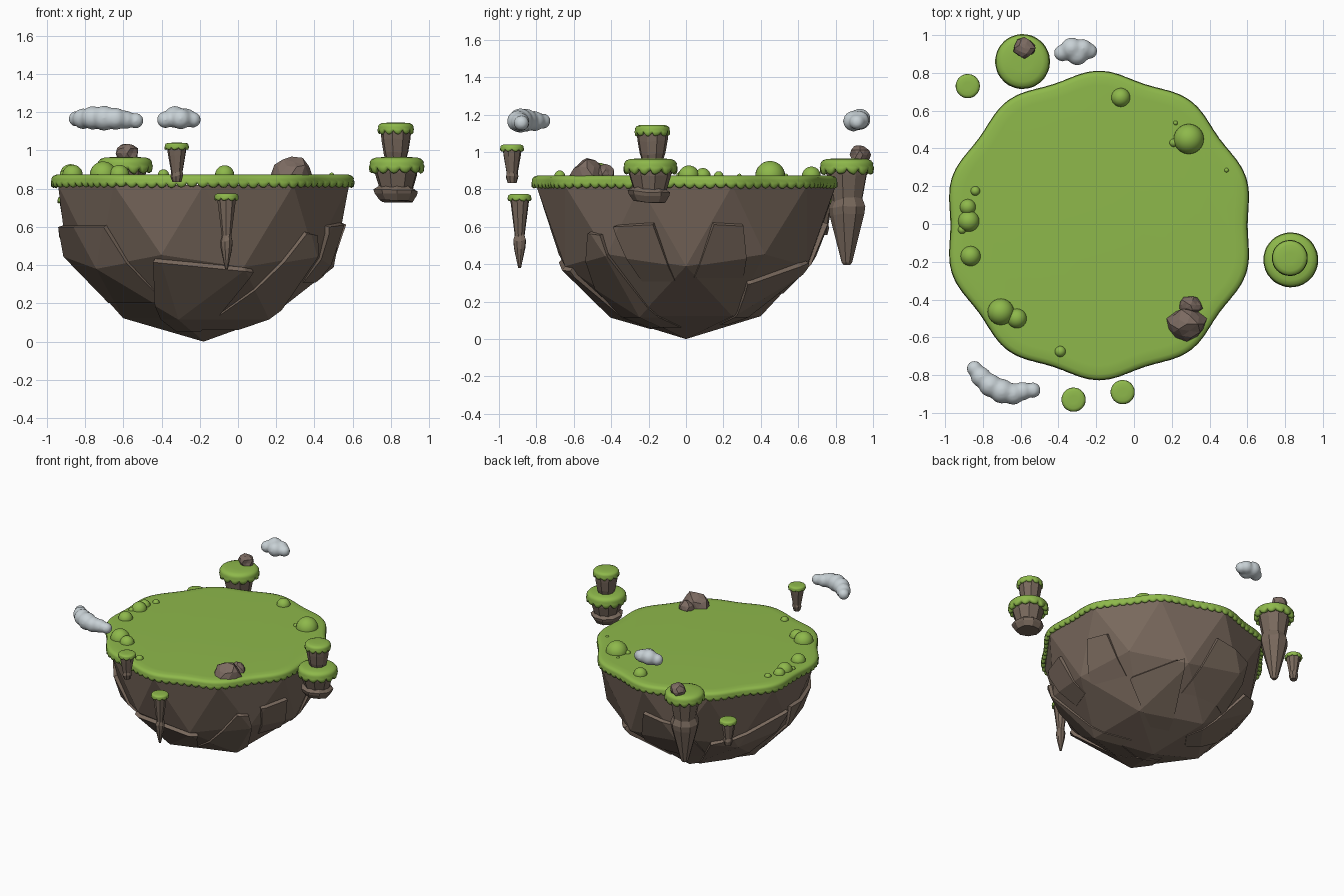
import bpy, bmesh, math, random
from mathutils import Vector, noise

random.seed(4)
if "Cube" in bpy.data.objects:
    bpy.data.objects.remove(bpy.data.objects["Cube"])


def material(name, rgb):
    m = bpy.data.materials.new(name)
    m.use_nodes = True
    m.diffuse_color = (*rgb, 1)
    m.node_tree.nodes["Principled BSDF"].inputs["Base Color"].default_value = (*rgb, 1)
    return m


GRASS = material("grass green", (0.27, 0.48, 0.07))
EARTH = material("earth brown", (0.19, 0.14, 0.108))
STONE = material("stone brown", (0.2, 0.145, 0.12))
CLOUD = material("cloud grey", (0.58, 0.64, 0.67))


def finish(bm, name, mat, smooth=False):
    bmesh.ops.recalc_face_normals(bm, faces=bm.faces)
    me = bpy.data.meshes.new(name)
    bm.to_mesh(me)
    bm.free()
    me.materials.append(mat)
    ob = bpy.data.objects.new(name, me)
    bpy.context.collection.objects.link(ob)
    if smooth:
        me.shade_smooth()
    return ob


def loft(bm, rings):
    """Skin closed rings of points and cap both ends."""
    rows = [[bm.verts.new(p) for p in ring] for ring in rings]
    n = len(rows[0])
    for a, b in zip(rows, rows[1:]):
        for i in range(n):
            j = (i + 1) % n
            bm.faces.new((a[i], a[j], b[j], b[i]))
    bm.faces.new(rows[0])
    bm.faces.new(rows[-1])


# ---- main island rock: lower half of a coarse icosphere ----
CENTRE = Vector((-0.18, 0, 0.82))
SIZE = Vector((0.8, 0.8, 0.82))


def cut(bm, point, normal):
    bmesh.ops.bisect_plane(bm, geom=bm.verts[:] + bm.edges[:] + bm.faces[:],
                           plane_co=point, plane_no=normal, clear_outer=True, dist=1e-5)


def half_ball():
    bm = bmesh.new()
    bmesh.ops.create_icosphere(bm, subdivisions=2, radius=1)
    cut(bm, (0, 0, 0), (0, 0, 1))
    return bm


def place(bm):
    for v in bm.verts:
        v.co = CENTRE + v.co * SIZE


rock = half_ball()
place(rock)
finish(rock, "island_rock", EARTH)


# ---- raised slabs: pieces of the same surface, cut and pushed outward ----
def slab(a0, lean0, a1, lean1, top, slope, bottom):
    bm = half_ball()
    mid = math.radians((a0 + a1) / 2)
    zc = (top + bottom) / 2
    for ang, lean, sign in ((a0, lean0, -1), (a1, lean1, 1)):
        a = math.radians(ang)
        p = Vector((math.cos(a), math.sin(a), zc))
        cut(bm, p, Vector((-math.sin(a), math.cos(a), lean)) * sign)
    out = Vector((math.cos(mid), math.sin(mid), 0))
    cut(bm, out + Vector((0, 0, top)),
        Vector((-slope * out.y, slope * out.x, 1)))
    cut(bm, (0, 0, bottom), (0, 0, -1))
    # keep only the side facing the slab direction
    cut(bm, (0, 0, 0), -out)
    for v in bm.verts:
        t = max(0, min(1, (v.co.z - bottom) / (top - bottom)))
        v.co *= 1.006 + 0.03 * t
    place(bm)
    ob = finish(bm, "rock_slab", EARTH)
    mod = ob.modifiers.new("thickness", "SOLIDIFY")
    mod.thickness = 0.045
    mod.offset = -1


for spec in ((178, 0, 234, 0.5, -0.26, 0, -0.75),
             (240, -0.5, 288, -0.4, -0.5, 0.1, -0.93),
             (302, -0.7, 328, 0.3, -0.3, 0.1, -0.92),
             (332, 0.25, 350, 0.3, -0.25, -0.05, -0.62),
             (8, -0.3, 27, 0.3, -0.25, 0.05, -0.6),
             (36, 0.3, 72, 0.2, -0.55, -0.3, -0.9),
             (82, -0.4, 118, 0.4, -0.27, 0.15, -0.7),
             (124, -0.3, 166, -0.4, -0.42, -0.3, -0.9)):
    slab(*spec)


# ---- grass caps: rounded lip with a scalloped hem ----
def grass_cap(name, x, y, top, h, radius, scallops):
    n = scallops * 6
    bm = bmesh.new()
    # inset, drop, scallop strength, all in units of the cap height
    profile = ((1.1, 0, 0), (0.45, 0.02, 0), (0.18, 0.12, 0), (0.04, 0.3, 0), (0.06, 0.42, 0),
               (0, 0.55, 0.15), (0.04, 0.75, 0.5), (0.2, 0.85, 0.5), (0.8, 0.6, 0))
    rings = []
    for inset, drop, wave in profile:
        ring = []
        for i in range(n):
            a = 2 * math.pi * i / n
            s = abs(math.sin(math.pi * i / 6)) ** 0.7
            grow = noise.noise((5 * math.cos(a) + x, 5 * math.sin(a), 0)) * 0.2
            r = radius(a) - inset * h + wave * h * 0.1 * (s - 0.7)
            z = top - h * (drop + wave * (0.55 * s - 0.25 + grow))
            ring.append((x + r * math.cos(a), y + r * math.sin(a), z))
        rings.append(ring)
    loft(bm, rings)
    finish(bm, name, GRASS, True)


grass_cap("island_grass", -0.185, -0.008, 0.875, 0.07,
          lambda a: 0.803 + 0.016 * math.cos(10 * (a - math.radians(18))), 90)


# ---- small floating islets: faceted stems under grass caps ----
def stem(name, x, y, profile, sides=9):
    bm = bmesh.new()
    turn = random.random()
    jitter = [random.uniform(0.92, 1.06) for _ in range(sides)]
    rings = []
    for z, r in profile:
        rings.append([(x + r * k * math.cos(turn + 2 * math.pi * i / sides),
                       y + r * k * math.sin(turn + 2 * math.pi * i / sides),
                       z + (k - 1) * 0.12 * (r > 0.03))
                      for i, k in enumerate(jitter)])
    loft(bm, rings)
    finish(bm, name, EARTH)


def islet(name, x, y, top, h, radius, scallops, *profiles):
    grass_cap(name + "_grass", x, y, top, h, lambda a: radius, scallops)
    for p in profiles:
        stem(name + "_rock", x, y, p)


islet("left_islet", 0.83, -0.19, 0.965, 0.085, 0.145, 13,
      ((0.92, 0.122), (0.88, 0.117), (0.78, 0.085)),
      ((0.815, 0.08), (0.79, 0.118), (0.77, 0.112), (0.735, 0.088)))
islet("left_islet_upper", 0.825, -0.18, 1.145, 0.06, 0.095, 11,
      ((1.11, 0.085), (1.06, 0.08), (0.99, 0.068), (0.95, 0.055)))
islet("back_islet", -0.59, 0.86, 0.965, 0.085, 0.145, 13,
      ((0.92, 0.112), (0.88, 0.108), (0.7, 0.075)),
      ((0.77, 0.08), (0.71, 0.105), (0.67, 0.1), (0.41, 0.03), (0.395, 0.018)))
for name, x, y, top in (("front_islet", -0.32, -0.93, 1.04), ("far_islet", -0.88, 0.73, 0.76)):
    islet(name, x, y, top, 0.038, 0.064, 9,
          ((top - 0.02, 0.054), (top - 0.06, 0.048), (top - 0.16, 0.03)),
          ((top - 0.14, 0.028), (top - 0.17, 0.035), (top - 0.205, 0.025)))
islet("low_islet", -0.06, -0.89, 0.775, 0.038, 0.064, 9,
      ((0.755, 0.053), (0.71, 0.047), (0.53, 0.024)),
      ((0.57, 0.022), (0.53, 0.036), (0.49, 0.032), (0.38, 0.008)))


# ---- round bushes ----
for x, y, r in ((-0.07, 0.67, 0.05), (0.29, 0.45, 0.08), (-0.88, 0.09, 0.042),
                (-0.875, 0.015, 0.056), (-0.865, -0.17, 0.053), (-0.84, 0.175, 0.025),
                (-0.705, -0.465, 0.07), (-0.62, -0.5, 0.052), (-0.39, -0.675, 0.029),
                (0.21, 0.43, 0.022), (0.22, 0.535, 0.012), (0.49, 0.285, 0.012),
                (-0.91, -0.03, 0.022)):
    bm = bmesh.new()
    bmesh.ops.create_uvsphere(bm, u_segments=24, v_segments=14, radius=r)
    bmesh.ops.translate(bm, verts=bm.verts, vec=(x, y, 0.872))
    finish(bm, "bush", GRASS, True)


# ---- boulders ----
for x, y, z, sx, sy, sz in ((0.28, -0.53, 0.875, 0.1, 0.085, 0.09),
                            (0.3, -0.43, 0.88, 0.06, 0.05, 0.055),
                            (-0.58, 0.93, 0.985, 0.058, 0.052, 0.05)):
    bm = bmesh.new()
    bmesh.ops.create_icosphere(bm, subdivisions=2, radius=1)
    for v in bm.verts:
        k = 1 + 0.3 * noise.noise(v.co * 1.3 + Vector((x * 9, y * 9, 0)))
        v.co = Vector((x, y, z)) + v.co * k * Vector((sx, sy, sz))
    finish(bm, "boulder", STONE)


# ---- clouds: overlapping puffs fused into one soft surface ----
def cloud(name, puffs):
    bm = bmesh.new()
    for x, y, z, r in puffs:
        made = bmesh.ops.create_icosphere(bm, subdivisions=3, radius=r)["verts"]
        bmesh.ops.translate(bm, verts=made, vec=(x, y, z))
    ob = finish(bm, name, CLOUD, True)
    fuse = ob.modifiers.new("fuse", "REMESH")
    fuse.mode = "VOXEL"
    fuse.voxel_size = 0.01
    fuse.use_smooth_shade = True
    soft = ob.modifiers.new("soften", "SMOOTH")
    soft.factor = 0.5
    soft.iterations = 8


cloud("front_cloud", ((-0.845, -0.765, 1.165, 0.042), (-0.81, -0.81, 1.165, 0.055),
                      (-0.76, -0.855, 1.17, 0.062), (-0.7, -0.885, 1.168, 0.066),
                      (-0.64, -0.9, 1.165, 0.058), (-0.59, -0.885, 1.16, 0.05),
                      (-0.535, -0.88, 1.155, 0.042)))
cloud("back_cloud", ((-0.38, 0.905, 1.16, 0.045), (-0.33, 0.93, 1.175, 0.058),
                     (-0.3, 0.895, 1.165, 0.056), (-0.27, 0.93, 1.17, 0.05),
                     (-0.235, 0.915, 1.16, 0.042)))
